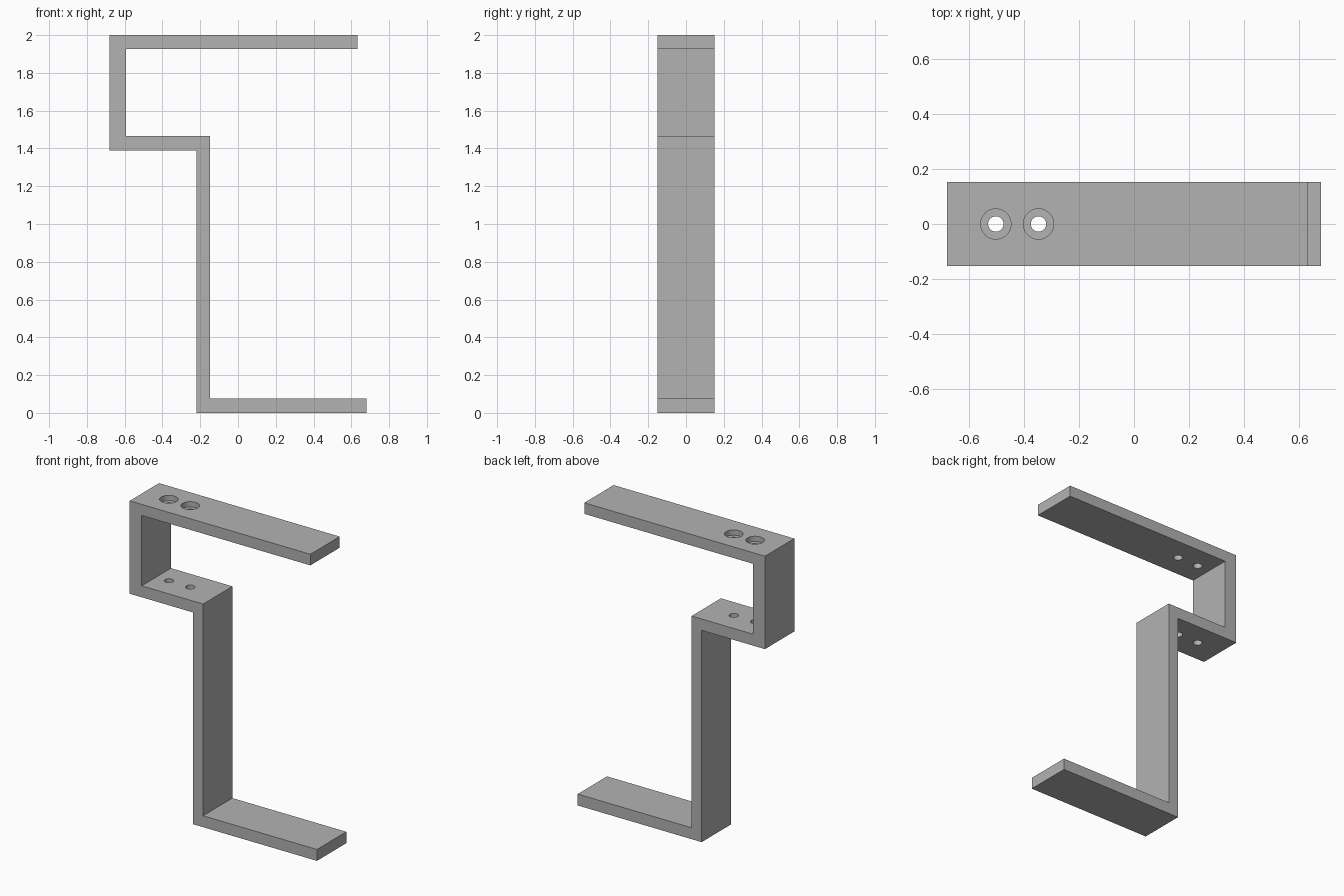
import bpy
import bmesh
from math import cos, sin, tau, radians

cube = bpy.data.objects.get("Cube")
if cube:
    bpy.data.objects.remove(cube, do_unlink=True)

HALF_DEPTH = 0.152
SIDES = 48

# Single grey material
grey = bpy.data.materials.new("plain grey")
grey.use_nodes = True
colour = (0.448, 0.448, 0.448, 1)
grey.diffuse_color = colour
grey.node_tree.nodes["Principled BSDF"].inputs["Base Color"].default_value = colour


def make_object(name, bm):
    bmesh.ops.recalc_face_normals(bm, faces=bm.faces)
    mesh = bpy.data.meshes.new(name)
    bm.to_mesh(mesh)
    bm.free()
    mesh.materials.append(grey)
    obj = bpy.data.objects.new(name, mesh)
    bpy.context.collection.objects.link(obj)
    return obj


# Bent bracket: side profile (x, z) extruded through the depth
profile = [(-0.22, 0), (0.68, 0), (0.68, 0.075), (-0.147, 0.075),
           (-0.147, 1.465), (-0.593, 1.465), (-0.593, 1.927), (0.632, 1.927),
           (0.632, 2), (-0.68, 2), (-0.68, 1.39), (-0.22, 1.39)]
bm = bmesh.new()
face = bm.faces.new([bm.verts.new((x, -HALF_DEPTH, z)) for x, z in profile])
extruded = bmesh.ops.extrude_face_region(bm, geom=[face])["geom"]
bmesh.ops.translate(bm, vec=(0, 2 * HALF_DEPTH, 0),
                    verts=[v for v in extruded if isinstance(v, bmesh.types.BMVert)])
bracket = make_object("bracket", bm)

# Stepped cutters: narrow shaft through both shelves, wide recess in the top
steps = [(0.028, 1.3), (0.028, 1.965), (0.055, 1.965), (0.055, 2.1)]
bm = bmesh.new()
for centre in (-0.502, -0.347):
    rings = [[bm.verts.new((centre + r * cos(tau * i / SIDES), r * sin(tau * i / SIDES), z))
              for i in range(SIDES)] for r, z in steps]
    for low, high in zip(rings, rings[1:]):
        for i in range(SIDES):
            j = (i + 1) % SIDES
            bm.faces.new((low[i], low[j], high[j], high[i]))
    bm.faces.new(rings[0])
    bm.faces.new(rings[-1])
cutter = make_object("screw_hole_cutter", bm)
cutter.hide_render = True

# Cut the holes, then discard the cutter
cut = bracket.modifiers.new("screw holes", "BOOLEAN")
cut.operation = "DIFFERENCE"
cut.solver = "EXACT"
cut.object = cutter
bpy.ops.object.select_all(action="DESELECT")
bracket.select_set(True)
bpy.context.view_layer.objects.active = bracket
bpy.ops.object.modifier_apply(modifier=cut.name)
bpy.data.objects.remove(cutter, do_unlink=True)
bpy.ops.object.shade_smooth_by_angle(angle=radians(30))
